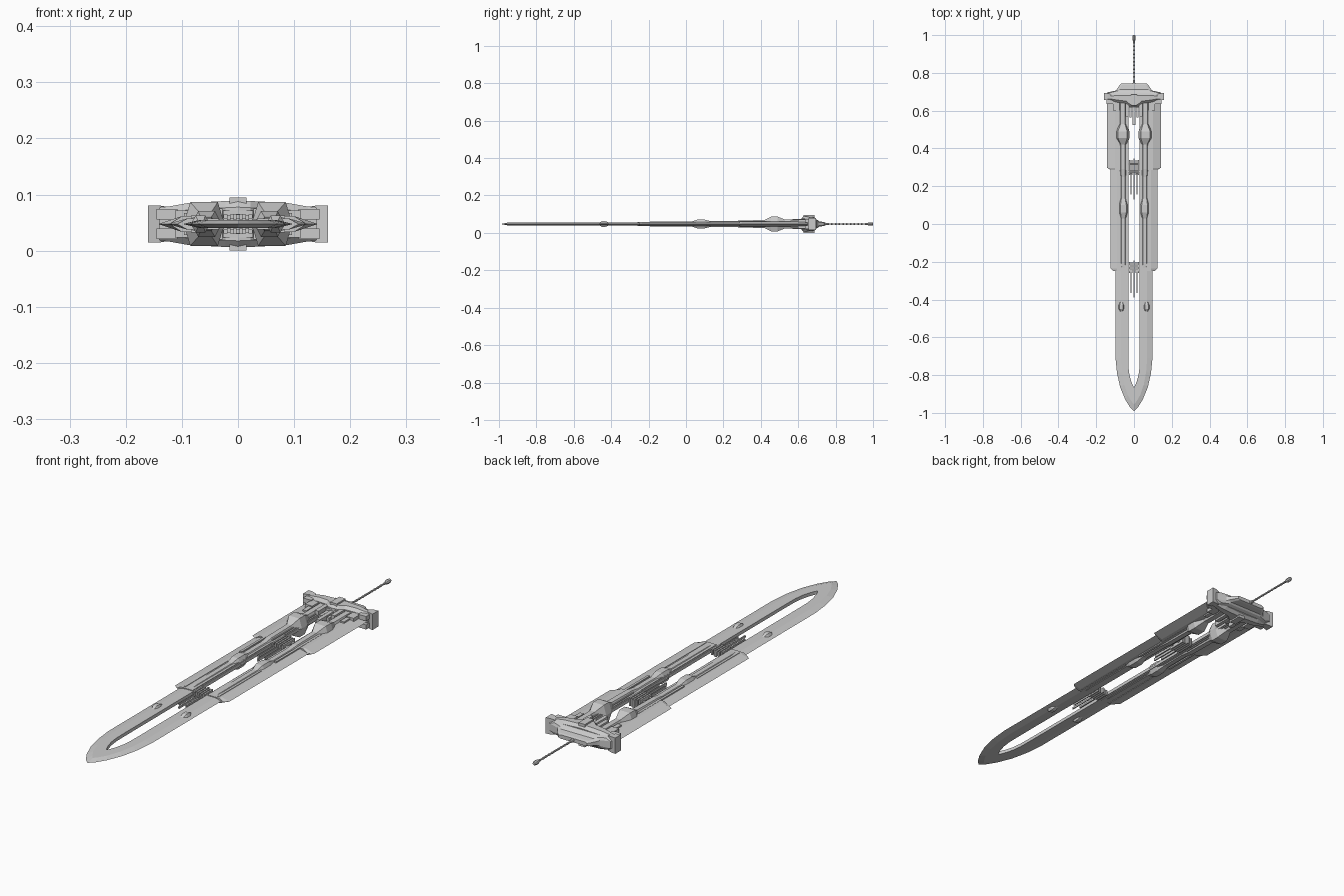
import bpy, bmesh, math
from mathutils import Vector

ZC = 0.0475  # mid-plane of the sword


def finish(name, bm, mirror=False):
    bmesh.ops.remove_doubles(bm, verts=bm.verts, dist=1e-5)
    bmesh.ops.recalc_face_normals(bm, faces=bm.faces)
    me = bpy.data.meshes.new(name)
    bm.to_mesh(me)
    bm.free()
    ob = bpy.data.objects.new(name, me)
    ob.location.z = ZC
    bpy.context.collection.objects.link(ob)
    if mirror:
        m = ob.modifiers.new("mirror", 'MIRROR')
        m.merge_threshold = 0.0001
    return ob


def loft(name, rings, mirror=False, cap_end=True):
    bm = bmesh.new()
    vs = [[bm.verts.new(p) for p in r] for r in rings]
    n = len(rings[0])
    for a, b in zip(vs, vs[1:]):
        for i in range(n):
            j = (i + 1) % n
            bm.faces.new((a[i], a[j], b[j], b[i]))
    bm.faces.new(vs[0])
    if cap_end:
        bm.faces.new(vs[-1])
    return finish(name, bm, mirror)


def add_box(bm, x0, x1, y0, y1, z0, z1):
    r = bmesh.ops.create_cube(bm, size=1)
    for v in r["verts"]:
        v.co = Vector(((x0, x1)[v.co.x > 0], (y0, y1)[v.co.y > 0], (z0, z1)[v.co.z > 0]))


def boxes(name, items, mirror=False):
    bm = bmesh.new()
    for it in items:
        add_box(bm, *it)
    return finish(name, bm, mirror)


def edge_ring(inner, ridge, outer, t):
    # flat inner land, bevelled to a sharp outer edge
    return [(*inner, -t), (*ridge, -t), (*outer, 0), (*ridge, t), (*inner, t)]


def hex_ring(y, xi, xo, h):
    d = min(0.012, (xo - xi) * 0.25)
    return [(xi, y, 0), (xi + d, y, h), (xo - d, y, h),
            (xo, y, 0), (xo - d, y, -h), (xi + d, y, -h)]


# Blade: two arms that curve together into an open point
path = [((.030, .66), (.070, .66), (.098, .66)),
        ((.030, -.70), (.070, -.71), (.098, -.71)),
        ((.029, -.76), (.064, -.785), (.090, -.79)),
        ((.024, -.80), (.052, -.85), (.073, -.865)),
        ((.014, -.835), (.033, -.905), (.046, -.93)),
        ((.006, -.855), (.014, -.938), (.021, -.97)),
        ((0, -.865), (0, -.955), (0, -.99))]
loft("blade", [edge_ring(*p, .007) for p in path], True, cap_end=False)

# Stepped outer cutting plates
loft("middle_plate", [edge_ring((.034, y), (.090, y), (xo, yo), .010) for y, xo, yo in
                      ((-.25, .108, -.25), (-.235, .125, -.235), (.66, .125, .66))], True)
loft("upper_plate", [edge_ring((.040, y), (.100, y), (xo, y), .014) for y, xo in
                     ((.285, .122), (.297, .142), (.66, .142))], True)

# Raised rails with swollen knuckles
rail = [(-.25, .040, .070, .009), (-.20, .037, .077, .012), (.03, .037, .077, .013),
        (.06, .029, .083, .023), (.10, .029, .083, .023), (.135, .037, .077, .014),
        (.25, .037, .077, .014), (.29, .037, .080, .019), (.42, .037, .080, .021),
        (.455, .024, .097, .039), (.49, .024, .097, .039), (.53, .037, .082, .023),
        (.66, .037, .082, .023)]
loft("raised_rail", [hex_ring(*r) for r in rail], True)
loft("lower_knuckle", [hex_ring(*r) for r in
                       ((-.465, .056, .076, .006), (-.45, .050, .084, .015),
                        (-.43, .050, .084, .015), (-.41, .056, .076, .006))], True)

# Narrow spines along the outside of the rails
boxes("rail_spine", [(.074, .081, -.24, .04, -.012, .012),
                     (.074, .084, .13, .43, -.015, .015)], True)

# Brackets at the blade root
boxes("root_bracket", [(.078, .112, .60, .66, -.024, .024),
                       (.078, .096, .56, .60, -.020, .020),
                       (.028, .045, .57, .66, -.028, .028)], True)


# Ribbed couplings bridging the two arms, each with prongs
def coupling(name, y0, y1, ytip, h):
    items = [(-.042, .042, y0 + .012, y0 + .022, -h * .5, h * .5),
             (-.042, .042, y1 - .028, y1 - .016, -h * .5, h * .5)]
    for x in (-.022, -.011, 0, .011, .022):
        items.append((x - .0035, x + .0035, y0, y1 if x else y1 + .008, -h, h))
    for x, k in ((-.016, .8), (0, 1), (.016, .8)):
        items.append((x - .0025, x + .0025, y0 + (ytip - y0) * k, y0 + .01, -h * .35, h * .35))
    boxes(name, items)


coupling("upper_coupling", .26, .34, .13, .017)
coupling("lower_coupling", -.26, -.20, -.39, .011)
boxes("root_prongs", [(-.024, -.012, .565, .65, -.015, .015),
                      (.012, .024, .565, .65, -.015, .015),
                      (-.008, .008, .525, .65, -.018, .018)])


# Crossguard: lofted outward from the centre
def guard_ring(x, y0, y1, h):
    c = .012
    return [(x, y0, -h + c), (x, y0 + c, -h), (x, y1 - c, -h), (x, y1, -h + c),
            (x, y1, h - c), (x, y1 - c, h), (x, y0 + c, h), (x, y0, h - c)]


g = [(0, .618, .692, .042), (.022, .622, .692, .041), (.040, .638, .692, .040),
     (.085, .644, .692, .038), (.125, .650, .690, .031), (.140, .650, .690, .030)]
loft("crossguard", [guard_ring(*s) for s in g], True, cap_end=True)

# Flared end frames of the guard
loft("guard_end", [[(x, y0, -h), (x, y1, -h), (x, y1, h), (x, y0, h)] for x, y0, y1, h in
                   ((.122, .672, .688, .030), (.140, .660, .692, .033), (.160, .655, .694, .033))], True)
boxes("guard_end_blocks", [(.108, .145, .635, .665, .008, .027),
                           (.108, .145, .635, .665, -.027, -.008)], True)

# Centre clasp of the guard
boxes("guard_clasp", [(-.015, .015, .628, .686, -.0475, .0475),
                      (-.027, .027, .618, .67, -.024, .024)])


# Stepped collar behind the guard
def collar_ring(y, w, h):
    return [(-w, y, -h * .6), (-w * .85, y, -h), (w * .85, y, -h), (w, y, -h * .6),
            (w, y, h * .6), (w * .85, y, h), (-w * .85, y, h), (-w, y, h * .6)]


loft("guard_collar", [collar_ring(*r) for r in
                      ((.685, .150, .028), (.697, .140, .024), (.706, .098, .020),
                       (.712, .092, .014), (.735, .076, .011), (.744, .066, .008))])

# Slim grip with rings and a small pommel, turned about the y axis
prof = [(.73, .008), (.755, .006)]
for i in range(10):
    y = .765 + i * .02
    prof += [(y, .0036), (y + .010, .0036), (y + .012, .0046), (y + .017, .0046)]
prof += [(.968, .0045), (.978, .009), (.994, .009), (1.0, .006)]
loft("grip", [[(r * math.cos(a * math.pi / 4), y, r * math.sin(a * math.pi / 4)) for a in range(8)]
              for y, r in prof])
